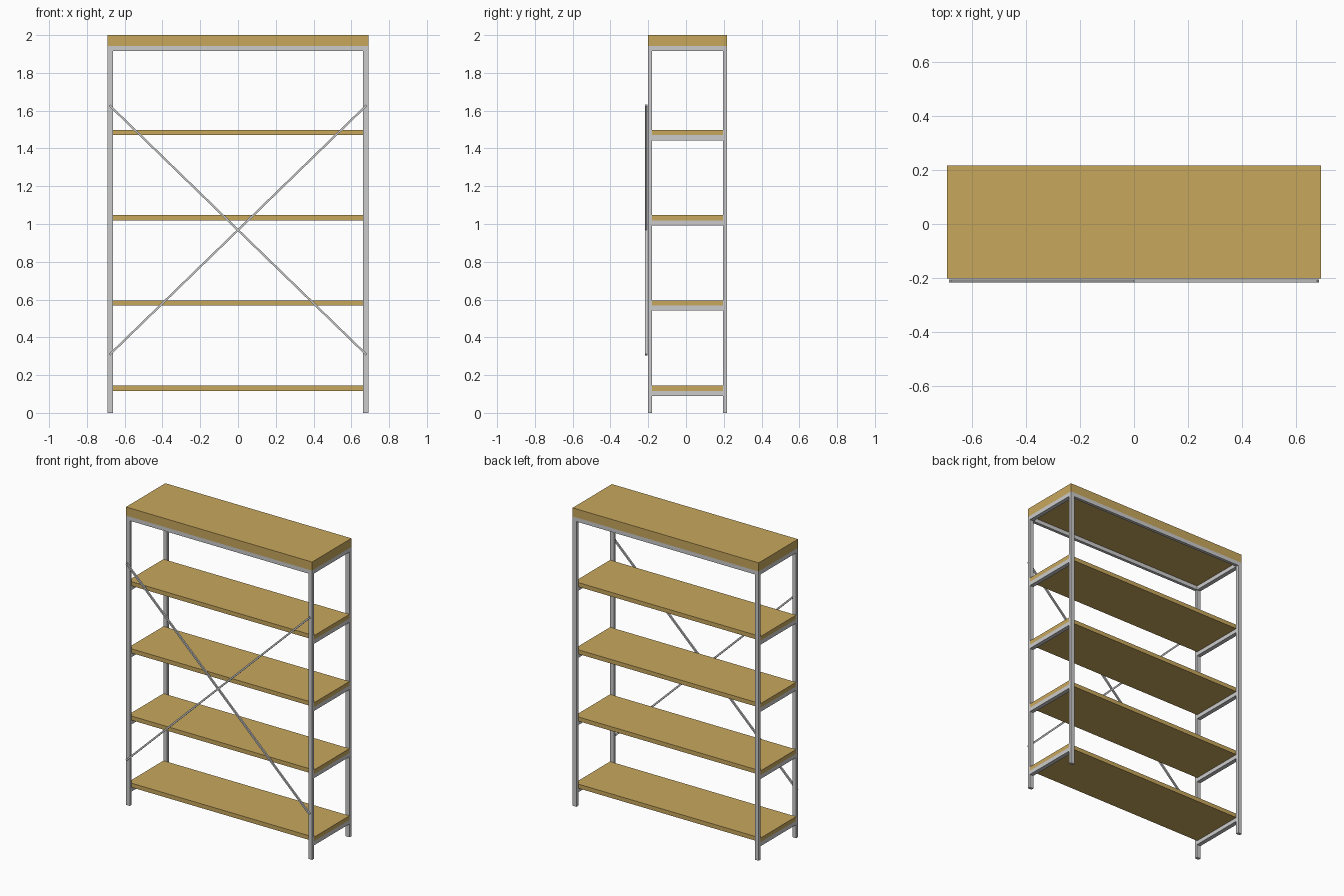
import bpy, math

if "Cube" in bpy.data.objects:
    bpy.data.objects.remove(bpy.data.objects["Cube"])

wood = bpy.data.materials.new("wood")
wood.diffuse_color = (0.58, 0.39, 0.11, 1)
wood.use_nodes = True
wood.node_tree.nodes["Principled BSDF"].inputs["Base Color"].default_value = wood.diffuse_color

HX, Y0, Y1 = 0.691, -0.201, 0.216   # outer half width, front and back faces
PX, PY = 0.028, 0.02                # tube width and depth
FRAME_TOP, RAIL_H = 1.942, 0.027


def box(name, lo, hi, mat=None):
    """Axis-aligned box between two corners."""
    bpy.ops.mesh.primitive_cube_add(size=1, location=[(a + b) / 2 for a, b in zip(lo, hi)])
    ob = bpy.context.object
    ob.name = name
    ob.scale = [b - a for a, b in zip(lo, hi)]
    bpy.ops.object.transform_apply(location=False, rotation=False, scale=True)
    if mat:
        ob.data.materials.append(mat)
    return ob


# Thick top board
box("top_board", (-HX, Y0, FRAME_TOP), (HX, Y1, 2.0), wood)

# Front and back top rails
ends = {"front": (Y0, Y0 + PY), "back": (Y1 - PY, Y1)}
for end, (ya, yb) in ends.items():
    box(end + "_top_rail", (-HX + PX, ya, FRAME_TOP - RAIL_H), (HX - PX, yb, FRAME_TOP))

shelf_tops = [0.145 + 0.451 * i for i in range(4)]
for side, s in (("left", -1), ("right", 1)):
    xa, xb = sorted((s * HX, s * (HX - PX)))
    # Upright posts
    for end, (ya, yb) in ends.items():
        box(f"{end}_{side}_post", (xa, ya, 0), (xb, yb, FRAME_TOP))
    # Side rails under the top board and every shelf
    for z in [FRAME_TOP] + [t - 0.028 for t in shelf_tops]:
        box(side + "_side_rail", (xa, Y0 + PY, z - RAIL_H), (xb, Y1 - PY, z))

# Shelves resting on the side rails between the posts
for t in shelf_tops:
    box("shelf", (-HX, Y0 + PY, t - 0.028), (HX, Y1 - PY, t), wood)

# Crossed brace rods on the front
dx, dz = 1.36, 1.32
half = math.hypot(dx, dz) / 2
for name, s in (("rising_brace", -1), ("falling_brace", 1)):
    rod = box(name, (-half, -0.0055, -0.0055), (half, 0.0055, 0.0055))
    rod.location = (0, -0.2105, 0.968)
    rod.rotation_euler = (0, s * math.atan2(dz, dx), 0)
